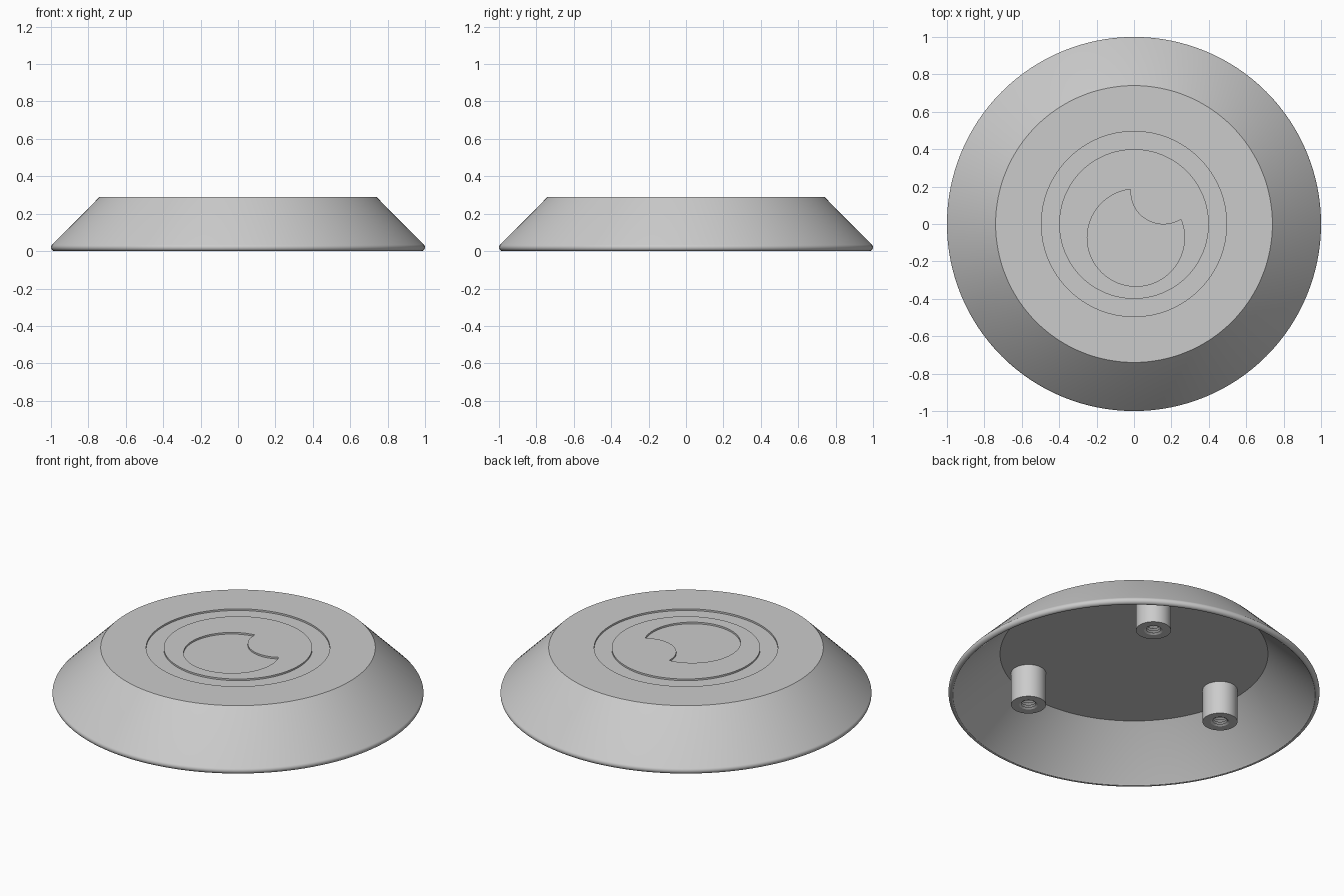
import bpy
import bmesh
from math import acos, atan2, cos, sin, pi, radians
from mathutils import Vector

if "Cube" in bpy.data.objects:
    bpy.data.objects.remove(bpy.data.objects["Cube"])

TOP = 0.29
CEILING = 0.257
ENGRAVE = 0.01

grey = bpy.data.materials.new("plain_grey")
grey.use_nodes = True
colour = (0.6, 0.6, 0.6, 1)
grey.diffuse_color = colour
grey.node_tree.nodes["Principled BSDF"].inputs["Base Color"].default_value = colour


def finish(name, bm, location=(0, 0, 0)):
    bmesh.ops.recalc_face_normals(bm, faces=bm.faces)
    mesh = bpy.data.meshes.new(name)
    bm.to_mesh(mesh)
    bm.free()
    mesh.materials.append(grey)
    obj = bpy.data.objects.new(name, mesh)
    obj.location = location
    bpy.context.collection.objects.link(obj)
    return obj


def activate(obj):
    bpy.ops.object.select_all(action="DESELECT")
    obj.select_set(True)
    bpy.context.view_layer.objects.active = obj


def smooth(obj):
    activate(obj)
    bpy.ops.object.shade_smooth_by_angle(angle=radians(30))


def lathe(name, profile, steps, location=(0, 0, 0)):
    """Spin an open (radius, height) profile and cap both end circles."""
    bm = bmesh.new()
    verts = [bm.verts.new((r, 0, z)) for r, z in profile]
    edges = [bm.edges.new(pair) for pair in zip(verts, verts[1:])]
    bmesh.ops.spin(bm, geom=verts + edges, axis=(0, 0, 1), cent=(0, 0, 0),
                   angle=2 * pi, steps=steps)
    bmesh.ops.remove_doubles(bm, verts=bm.verts, dist=1e-5)
    bmesh.ops.holes_fill(bm, edges=[e for e in bm.edges if e.is_boundary], sides=0)
    return finish(name, bm, location)


# Hollow dish: inner cone, rounded rim, outer cone, top with a ring groove
rim_centre, rim_radius = Vector((0.98, 0.02)), 0.02
rim = [(rim_centre.x + rim_radius * cos(a), rim_centre.y + rim_radius * sin(a))
       for a in (radians(-90 + 135 * i / 9) for i in range(10))]
dish = lathe("dish_shell", [
    (0.722, CEILING), (0.97, 0.009), (0.975, 0.002), *rim,
    (0.74, TOP), (0.495, TOP), (0.495, TOP - ENGRAVE),
    (0.40, TOP - ENGRAVE), (0.40, TOP)], 128)


# Crescent recess: a disc with a round bite out of one side
def arc(centre, radius, start, end, count):
    return [centre + radius * Vector((cos(a), sin(a)))
            for a in (start + (end - start) * i / count for i in range(count + 1))]


disc, disc_r = Vector((0.01, -0.073)), 0.26
bite, bite_r = Vector((0.157, 0.174)), 0.176
gap = bite - disc
d = gap.length
heading = atan2(gap.y, gap.x)
half_disc = acos((d * d + disc_r ** 2 - bite_r ** 2) / (2 * d * disc_r))
half_bite = acos((d * d + bite_r ** 2 - disc_r ** 2) / (2 * d * bite_r))
outline = arc(disc, disc_r, heading + half_disc, heading + 2 * pi - half_disc, 72)
outline += arc(bite, bite_r, heading + pi + half_bite,
               heading + pi - half_bite, 28)[1:-1]

bm = bmesh.new()
base = bm.faces.new([bm.verts.new((p.x, p.y, TOP - ENGRAVE)) for p in outline])
raised = bmesh.ops.extrude_face_region(bm, geom=[base])["geom"]
bmesh.ops.translate(bm, vec=(0, 0, 5 * ENGRAVE),
                    verts=[g for g in raised if isinstance(g, bmesh.types.BMVert)])
cutter = finish("crescent_cutter", bm)
cutter.hide_render = True

activate(dish)
cut = dish.modifiers.new("crescent_recess", "BOOLEAN")
cut.operation = "DIFFERENCE"
cut.solver = "EXACT"
cut.object = cutter
bpy.ops.object.modifier_apply(modifier=cut.name)
bpy.data.objects.remove(cutter)
smooth(dish)

# Three mounting posts under the top, each with a ribbed screw hole
POST_BOTTOM, POST_R, HOLE_R, PITCH = 0.06, 0.094, 0.05, 0.014
ribs = [(HOLE_R - (0.012 if i % 2 else 0), POST_BOTTOM + i * PITCH / 2)
        for i in range(19)]
post_profile = ribs[::-1] + [(POST_R, POST_BOTTOM), (POST_R, CEILING + 0.01)]
for i in range(3):
    angle = radians(60 + 120 * i)
    post = lathe(f"mounting_post_{i + 1}", post_profile, 48,
                 (0.605 * cos(angle), 0.605 * sin(angle), 0))
    smooth(post)
